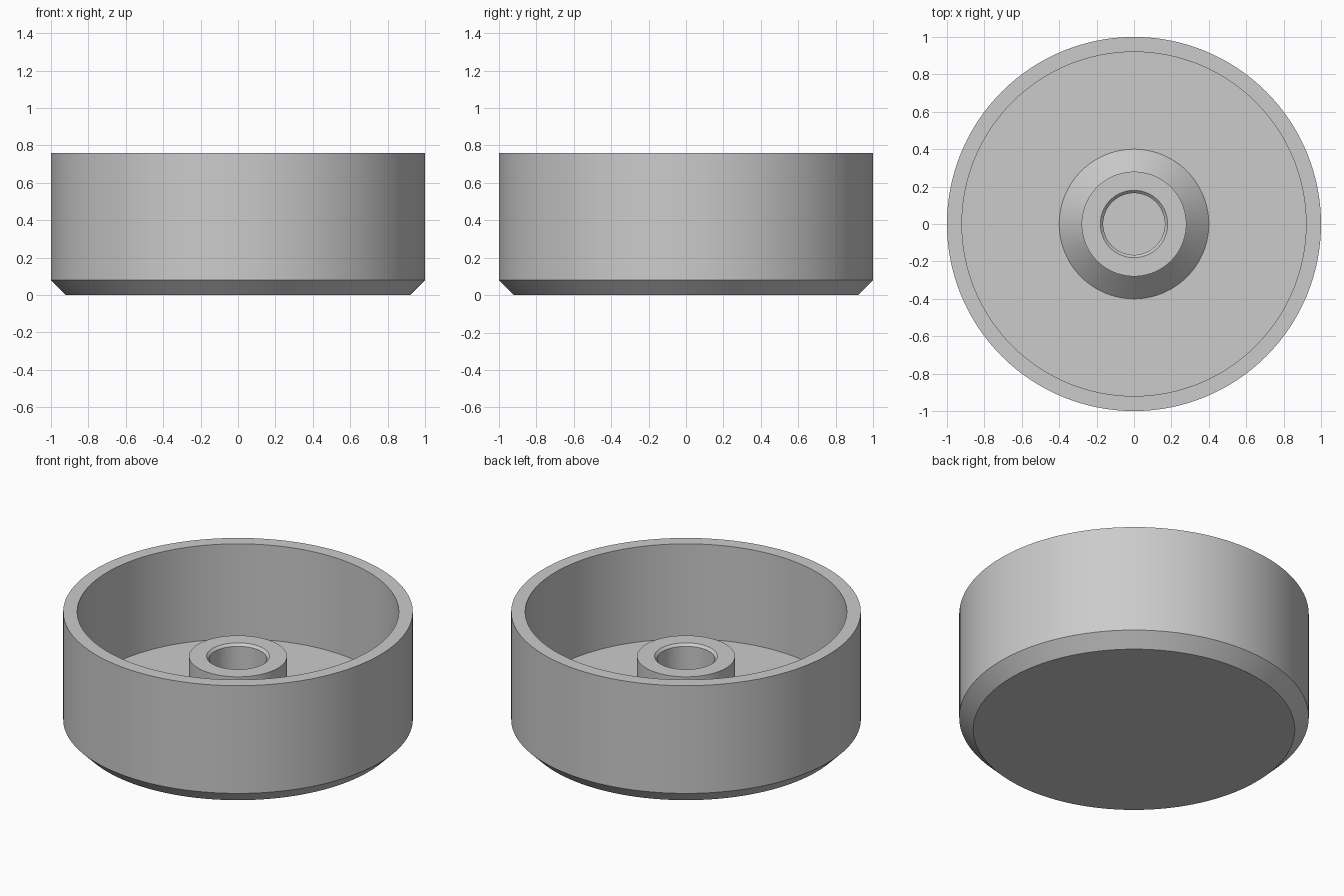
import bpy
import math

SEGMENTS = 128

if "Cube" in bpy.data.objects:
    bpy.data.objects.remove(bpy.data.objects["Cube"], do_unlink=True)

# Plain grey used on every part
grey = bpy.data.materials.new("plain_grey")
grey.use_nodes = True
colour = (0.6, 0.6, 0.6, 1.0)
grey.diffuse_color = colour
grey.node_tree.nodes["Principled BSDF"].inputs["Base Color"].default_value = colour


def lathe(name, profile, capped=False):
    """Spin a (radius, height) profile about z; optionally close both ends."""
    verts, faces = [], []
    for r, z in profile:
        for s in range(SEGMENTS):
            a = math.tau * s / SEGMENTS
            verts.append((r * math.cos(a), r * math.sin(a), z))
    for p in range(len(profile) - 1):
        low, high = p * SEGMENTS, (p + 1) * SEGMENTS
        for s in range(SEGMENTS):
            t = (s + 1) % SEGMENTS
            faces.append((low + s, low + t, high + t, high + s))
    if capped:
        faces.append(tuple(reversed(range(SEGMENTS))))
        faces.append(tuple(range(len(verts) - SEGMENTS, len(verts))))
    mesh = bpy.data.meshes.new(name)
    mesh.from_pydata(verts, [], faces)
    mesh.materials.append(grey)
    obj = bpy.data.objects.new(name, mesh)
    bpy.context.collection.objects.link(obj)
    bpy.ops.object.select_all(action="DESELECT")
    obj.select_set(True)
    bpy.context.view_layer.objects.active = obj
    bpy.ops.object.shade_smooth_by_angle(angle=math.radians(30))
    return obj


wall, height, floor = 0.08, 0.76, 0.16
inner = 1 - wall

# Round cup: chamfered base, straight wall, flat rim and inside floor
lathe("cup", [(inner, 0), (1, wall), (1, height), (inner, height), (inner, floor)],
      capped=True)

# Central hub: sloped foot, straight collar, chamfered blind bore
hub_top, collar, foot, bore, bevel = 0.48, 0.28, 0.12, 0.165, 0.015
lathe("hub", [(collar + foot, floor), (collar, floor + foot), (collar, hub_top),
              (bore + bevel, hub_top), (bore, hub_top - bevel), (bore, floor)])
